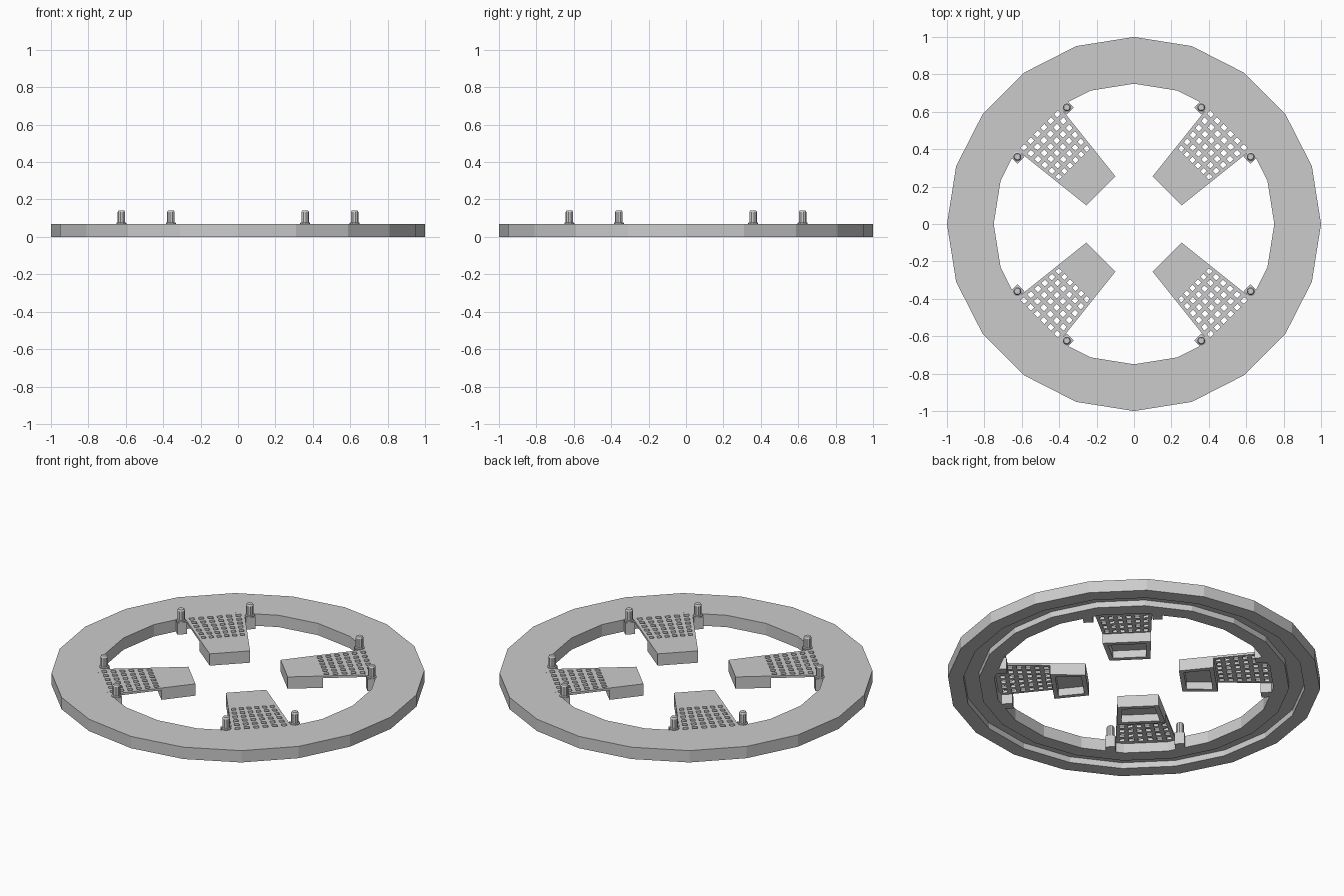
import bpy, bmesh
from math import pi, sin, cos

if "Cube" in bpy.data.objects:
    bpy.data.objects.remove(bpy.data.objects["Cube"])

TOP, PLATE_T = 0.07, 0.013
PAD_IN, PAD_OUT = 0.251, 0.741


def finish(bm, name):
    bmesh.ops.recalc_face_normals(bm, faces=bm.faces)
    me = bpy.data.meshes.new(name)
    bm.to_mesh(me)
    bm.free()
    return me


def place(me, name, turn=0.0):
    ob = bpy.data.objects.new(name, me)
    ob.rotation_euler.z = turn
    bpy.context.collection.objects.link(ob)
    return ob


def bridge(bm, loops, closed=False):
    pairs = list(zip(loops, loops[1:]))
    if closed:
        pairs.append((loops[-1], loops[0]))
    for a, b in pairs:
        n = len(a)
        for i in range(n):
            j = (i + 1) % n
            bm.faces.new((a[i], a[j], b[j], b[i]))


def lathe(bm, profile, sides, cx=0, cy=0, closed=False):
    loops = [[bm.verts.new((cx + r * cos(2 * pi * i / sides),
                            cy + r * sin(2 * pi * i / sides), z))
              for i in range(sides)] for r, z in profile]
    bridge(bm, loops, closed)
    if not closed:
        bm.faces.new(loops[0])
        bm.faces.new(loops[-1])


def half_width(u):
    return 0.11 + 0.111 * (u - PAD_IN)


# Outer ring with a groove underneath
bm = bmesh.new()
lathe(bm, [(0.75, 0), (0.75, TOP), (1, TOP), (1, 0), (0.917, 0),
           (0.917, 0.035), (0.833, 0.035), (0.833, 0)], 20, closed=True)
place(finish(bm, "ring"), "ring")

# Perforated plate: a tapered grid with every hole cell left out
rows, cols = [PAD_IN], [-1.0]
for i in range(6):
    u = 0.463 + 0.0484 * i
    rows += [u - 0.013, u + 0.013]
    f = -0.79 + 0.316 * i
    cols += [f - 0.088, f + 0.088]
rows.append(PAD_OUT)
cols.append(1.0)
bm = bmesh.new()
grid = []
for u in rows:
    line = []
    for f in cols:
        v = f * half_width(u)
        uu = u
        if u == PAD_OUT:  # follow the ring's inner facets
            uu = u - 0.326 * max(0, abs(v) - 0.117)
        line.append(bm.verts.new((uu, v, TOP)))
    grid.append(line)
for i in range(len(rows) - 1):
    for j in range(len(cols) - 1):
        if i % 2 and j % 2:
            continue
        bm.faces.new((grid[i][j], grid[i + 1][j],
                      grid[i + 1][j + 1], grid[i][j + 1]))
ext = bmesh.ops.extrude_face_region(bm, geom=bm.faces[:], use_keep_orig=True)
for e in ext["geom"]:
    if isinstance(e, bmesh.types.BMVert):
        e.co.z -= PLATE_T
plate = finish(bm, "perforated_plate")

# Hollow block under the inner end of each plate, open below
bm = bmesh.new()


def block_loop(inset, z):
    a, b = PAD_IN + inset, 0.44 - inset
    return [bm.verts.new((u, s * (half_width(u) - inset), z))
            for u, s in ((a, -1), (b, -1), (b, 1), (a, 1))]


loops = [block_loop(0, TOP - PLATE_T), block_loop(0, 0),
         block_loop(0.025, 0), block_loop(0.025, 0.045)]
bridge(bm, loops)
bm.faces.new(loops[-1])
block = finish(bm, "end_block")

# Pair of pegs standing on small square lugs
bm = bmesh.new()
for s in (-1, 1):
    lathe(bm, [(0.027, TOP), (0.027, 0.075), (0.021, 0.078), (0.021, 0.132),
               (0.016, 0.14)], 10, 0.695, s * 0.187)
    quad = ((0.668, 0.16), (0.735, 0.16), (0.735, 0.213), (0.668, 0.213))
    lug = [[bm.verts.new((u, s * v, z)) for u, v in quad] for z in (0, TOP)]
    bridge(bm, lug)
    bm.faces.new(lug[0])
    bm.faces.new(lug[1])
pegs = finish(bm, "peg_pair")

# Four arms around the ring
for k in range(4):
    turn = pi / 4 + k * pi / 2
    for me in (plate, block, pegs):
        place(me, me.name, turn)
